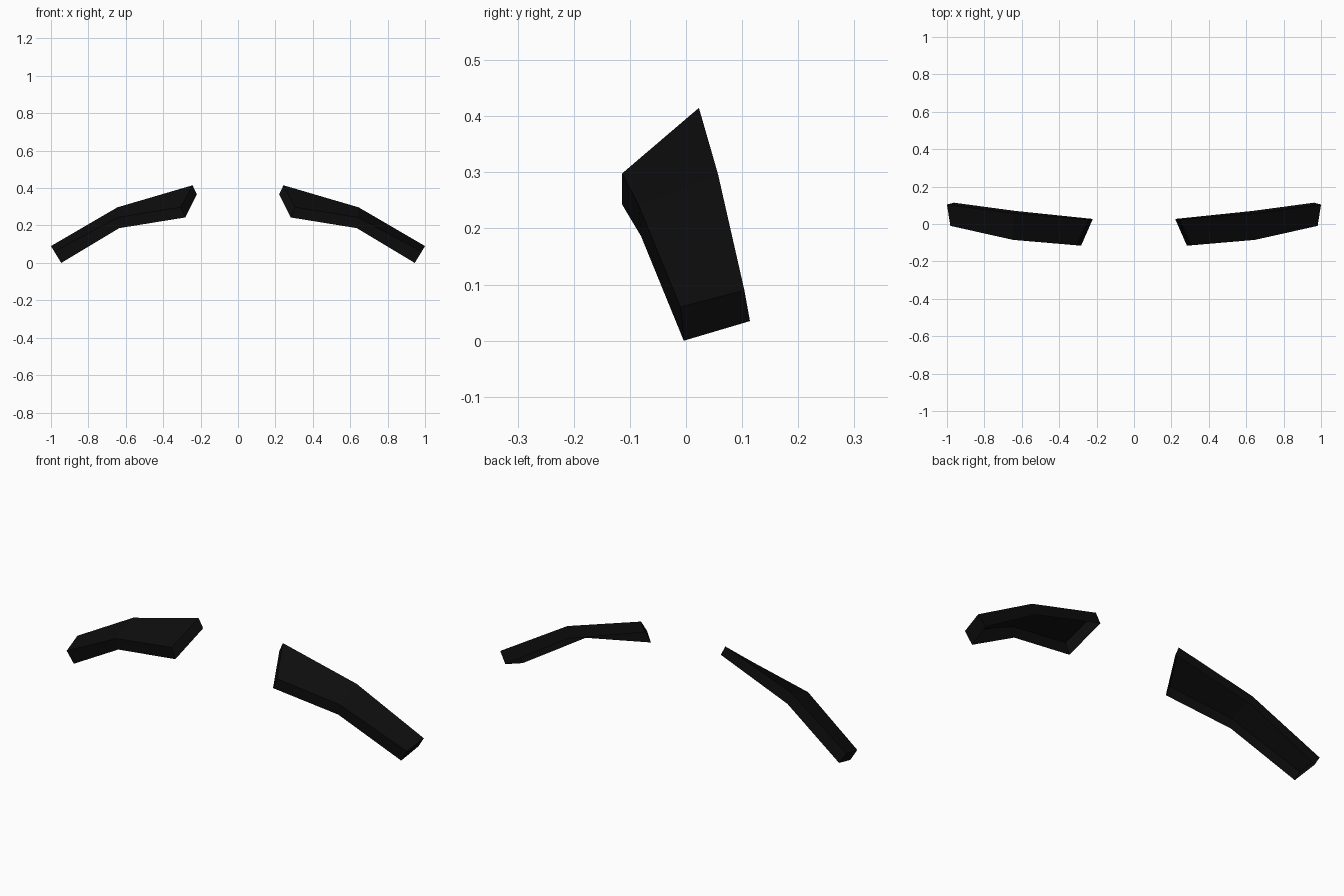
import bpy
import bmesh

cube = bpy.data.objects.get("Cube")
if cube:
    bpy.data.objects.remove(cube, do_unlink=True)

# Near-black hair colour
black = bpy.data.materials.new("soft_black")
black.use_nodes = True
colour = (0.004, 0.004, 0.004, 1.0)
black.diffuse_color = colour
black.node_tree.nodes["Principled BSDF"].inputs["Base Color"].default_value = colour

# Cross-sections from inner end to outer tip:
# front bottom, front top, back top, back bottom
sections = [
    [(0.282, -0.114, 0.243), (0.305, -0.114, 0.298), (0.243, 0.023, 0.415), (0.22, 0.027, 0.367)],
    [(0.635, -0.08, 0.186), (0.645, -0.085, 0.243), (0.645, 0.057, 0.297), (0.635, 0.07, 0.238)],
    [(0.945, -0.004, 0.0), (0.982, -0.01, 0.06), (1.0, 0.104, 0.09), (0.963, 0.114, 0.035)],
]


def build_eyebrow(name, side):
    """Faceted shell with capped ends and an open underside; side is 1 or -1."""
    bm = bmesh.new()
    rings = [[bm.verts.new((side * x, y, z)) for x, y, z in ring] for ring in sections]
    # Front, top and back strips
    for a, b in zip(rings, rings[1:]):
        for k in range(len(a) - 1):
            bm.faces.new((a[k], b[k], b[k + 1], a[k + 1]))
    # End caps
    bm.faces.new(rings[0])
    bm.faces.new(rings[-1][::-1])
    if side < 0:
        bmesh.ops.reverse_faces(bm, faces=bm.faces[:])
    mesh = bpy.data.meshes.new(name)
    bm.to_mesh(mesh)
    bm.free()
    mesh.materials.append(black)
    bpy.context.collection.objects.link(bpy.data.objects.new(name, mesh))


build_eyebrow("left_eyebrow", 1)
build_eyebrow("right_eyebrow", -1)
